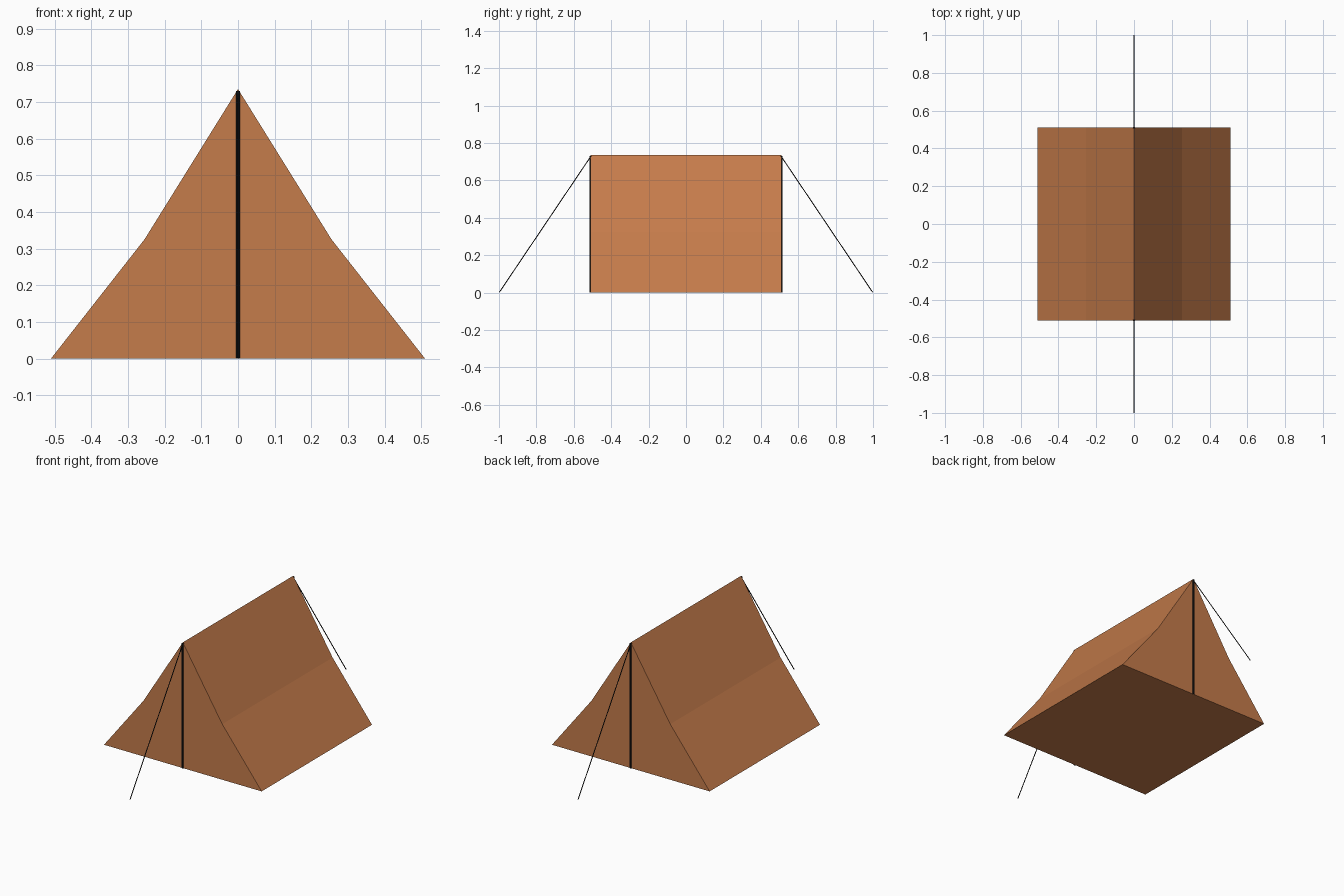
import bpy, bmesh
from mathutils import Vector

if "Cube" in bpy.data.objects:
    bpy.data.objects.remove(bpy.data.objects["Cube"])

HALF = 0.51   # half length of the tent
TOP = 0.735   # ridge height


def material(name, color):
    mat = bpy.data.materials.new(name)
    mat.diffuse_color = color
    mat.use_nodes = True
    mat.node_tree.nodes["Principled BSDF"].inputs["Base Color"].default_value = mat.diffuse_color
    return mat


canvas = material("orange_canvas", (0.56, 0.20, 0.07, 1))
black = material("black", (0.01, 0.01, 0.01, 1))


def prism(name, profile, y0, y1, mat):
    """Extrude an x-z profile along y into a closed solid."""
    bm = bmesh.new()
    face = bm.faces.new([bm.verts.new((x, y0, z)) for x, z in profile])
    ext = bmesh.ops.extrude_face_region(bm, geom=[face])
    verts = [g for g in ext["geom"] if isinstance(g, bmesh.types.BMVert)]
    bmesh.ops.translate(bm, verts=verts, vec=(0, y1 - y0, 0))
    bmesh.ops.recalc_face_normals(bm, faces=bm.faces)
    mesh = bpy.data.meshes.new(name)
    bm.to_mesh(mesh)
    bm.free()
    mesh.materials.append(mat)
    obj = bpy.data.objects.new(name, mesh)
    bpy.context.collection.objects.link(obj)


def rod(name, start, end, radius, mat):
    """Thin round bar between two points."""
    a, b = Vector(start), Vector(end)
    bpy.ops.mesh.primitive_cylinder_add(vertices=8, radius=radius,
                                        depth=(b - a).length, location=(a + b) / 2)
    obj = bpy.context.object
    obj.name = name
    obj.rotation_euler = (b - a).to_track_quat('Z', 'Y').to_euler()
    obj.data.materials.append(mat)


# Tent body: sides kink halfway down, ends and floor are closed
prism("tent_body", [(-HALF, 0), (-0.255, 0.325), (0, TOP), (0.255, 0.325), (HALF, 0)],
      -HALF, HALF, canvas)

# Upright pole and guy rope at each end
for side, s in (("front", -1), ("back", 1)):
    rod(side + "_pole", (0, s * HALF, 0), (0, s * HALF, 0.73), 0.006, black)
    rod(side + "_guy_rope", (0, s * HALF, 0.727), (0, s * 0.998, 0.002), 0.0025, black)
